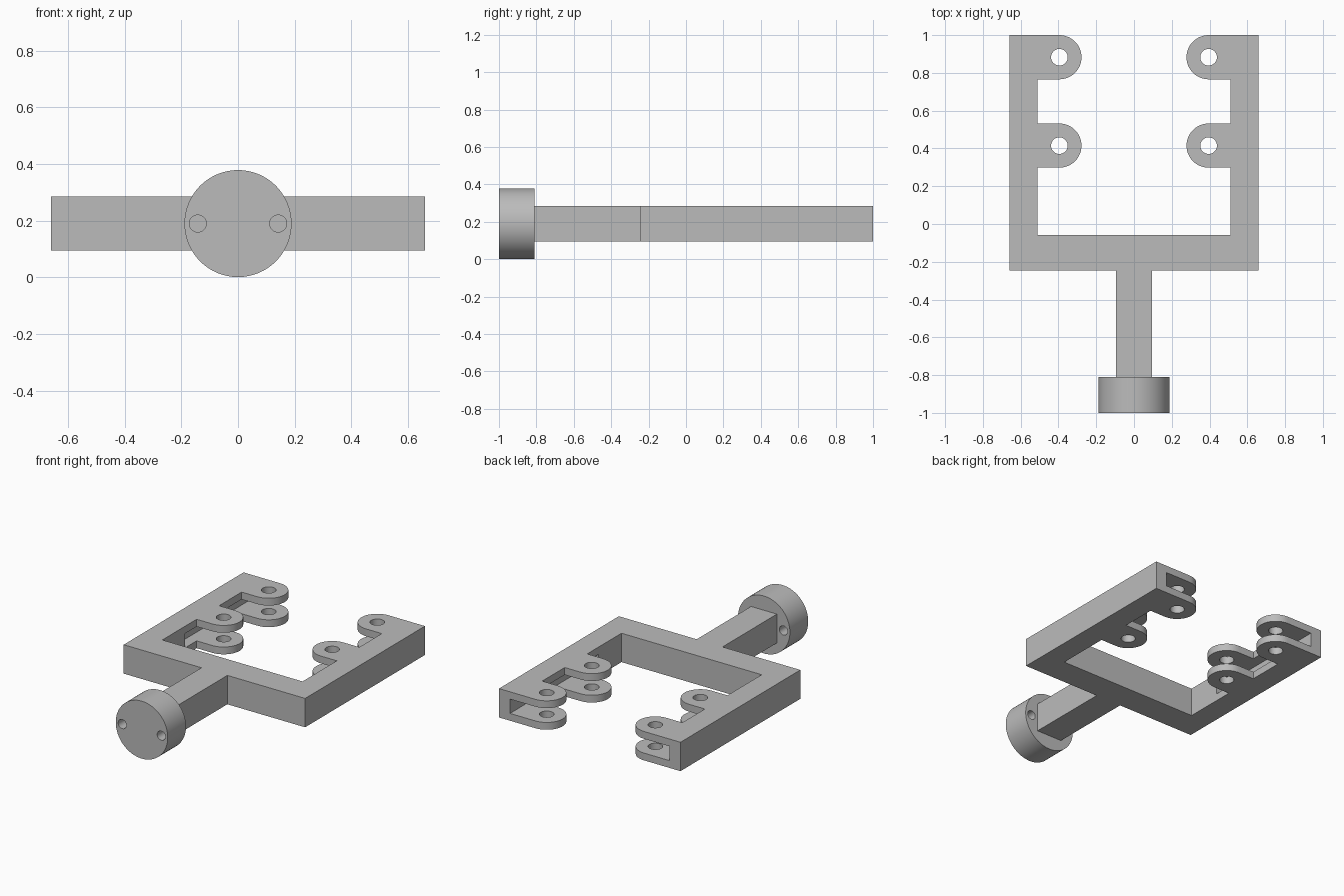
import bpy, bmesh
from math import pi, sin, cos, radians
from mathutils import Matrix, Vector

cube = bpy.data.objects.get("Cube")
if cube:
    bpy.data.objects.remove(cube, do_unlink=True)

MID_Z, HALF_T = 0.19, 0.095        # mid height and half thickness of the fork
LUG_X, LUG_R = 0.395, 0.117        # lug centre and radius
LUG_YS = (0.415, 0.883)

grey = bpy.data.materials.new("plain grey")
grey.use_nodes = True
colour = (0.5, 0.5, 0.5, 1)
grey.diffuse_color = colour
grey.node_tree.nodes["Principled BSDF"].inputs["Base Color"].default_value = colour


def finish(name, bm):
    bmesh.ops.recalc_face_normals(bm, faces=bm.faces)
    mesh = bpy.data.meshes.new(name)
    bm.to_mesh(mesh)
    bm.free()
    mesh.materials.append(grey)
    obj = bpy.data.objects.new(name, mesh)
    bpy.context.collection.objects.link(obj)
    return obj


def cylinder(name, centre, radius, depth, axis, sides=48):
    bm = bmesh.new()
    turn = Matrix.Rotation(pi / 2, 4, 'X') if axis == 'Y' else Matrix()
    bmesh.ops.create_cone(bm, cap_ends=True, segments=sides, radius1=radius,
                          radius2=radius, depth=depth,
                          matrix=Matrix.Translation(centre) @ turn)
    return finish(name, bm)


def box(name, low, high):
    bm = bmesh.new()
    low, high = Vector(low), Vector(high)
    bmesh.ops.create_cube(bm, size=1, matrix=Matrix.Translation((low + high) / 2)
                          @ Matrix.Diagonal((*(high - low), 1)))
    return finish(name, bm)


def select(obj):
    bpy.ops.object.select_all(action='DESELECT')
    obj.select_set(True)
    bpy.context.view_layer.objects.active = obj


def cut(obj, cutter):
    cutter.hide_render = True
    mod = obj.modifiers.new("cut", 'BOOLEAN')
    mod.operation, mod.solver, mod.object = 'DIFFERENCE', 'EXACT', cutter
    select(obj)
    bpy.ops.object.modifier_apply(modifier=mod.name)
    bpy.data.objects.remove(cutter, do_unlink=True)


def lug_outline(y):
    """Rounded lug reaching inwards from the arm, listed from back to front."""
    arc = [(LUG_X - LUG_R * sin(a), y + LUG_R * cos(a))
           for a in (radians(7.5 * i) for i in range(25))]
    return arc + [(0.51, y - LUG_R)]


# Fork outline: stem, crossbar, arms and lugs, one half then its mirror
half = [(0.094, -0.82), (0.094, -0.245), (0.66, -0.245), (0.66, 1.0)]
half += lug_outline(LUG_YS[1])
half += [(0.51, LUG_YS[0] + LUG_R)] + lug_outline(LUG_YS[0])
half += [(0.51, -0.058)]
outline = half + [(-x, y) for x, y in reversed(half)]

bm = bmesh.new()
face = bm.faces.new([bm.verts.new((x, y, MID_Z - HALF_T)) for x, y in outline])
new = bmesh.ops.extrude_face_region(bm, geom=[face])["geom"]
bmesh.ops.translate(bm, vec=(0, 0, 2 * HALF_T),
                    verts=[v for v in new if isinstance(v, bmesh.types.BMVert)])
fork = finish("fork", bm)

# Slot splitting the lugs into pairs, and their pin holes
cut(fork, box("slot_cutter", (-0.58, 0.18, 0.143), (0.58, 1.1, 0.237)))
for side in (-1, 1):
    for y in LUG_YS:
        cut(fork, cylinder("pin_cutter", (side * LUG_X, y, MID_Z), 0.044, 1, 'Z', 32))

# Round end flange with two bolt holes
flange = cylinder("end_flange", (0, -0.905, MID_Z), 0.189, 0.19, 'Y', 64)
for side in (-1, 1):
    cut(flange, cylinder("bolt_cutter", (side * 0.142, -0.905, MID_Z), 0.03, 1, 'Y', 32))

for obj in (fork, flange):
    select(obj)
    bpy.ops.object.shade_smooth_by_angle(angle=radians(30))
